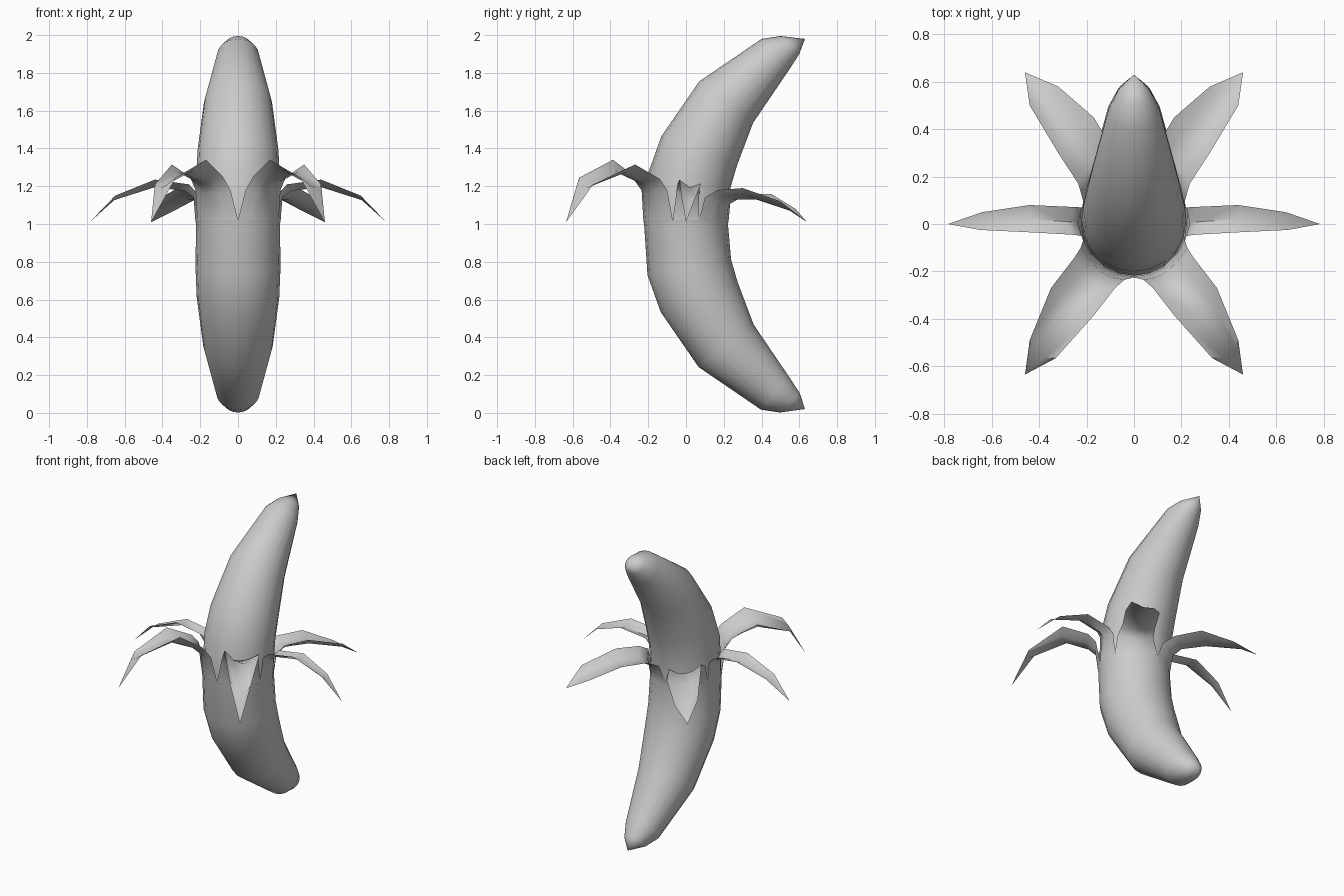
import bpy, bmesh
from math import cos, sin, radians, pi
from mathutils import Vector

if "Cube" in bpy.data.objects:
    bpy.data.objects.remove(bpy.data.objects["Cube"])

SIDES = 20
# Cross-sections of the lower half: (outer y, outer z, inner y, inner z)
RINGS = [(0.50, 0.005, 0.60, 0.10), (0.40, 0.02, 0.545, 0.185),
         (0.07, 0.245, 0.355, 0.465), (-0.13, 0.535, 0.27, 0.69),
         (-0.20, 0.73, 0.235, 0.81), (-0.218, 1.0, 0.218, 1.0)]
TIP = (0.63, 0.02)


def finish(name, bm, angle=50):
    bmesh.ops.recalc_face_normals(bm, faces=bm.faces)
    me = bpy.data.meshes.new(name)
    bm.to_mesh(me)
    bm.free()
    ob = bpy.data.objects.new(name, me)
    bpy.context.collection.objects.link(ob)
    bpy.ops.object.select_all(action='DESELECT')
    ob.select_set(True)
    bpy.context.view_layer.objects.active = ob
    bpy.ops.object.shade_smooth_by_angle(angle=radians(angle))
    return ob


def loft(name, tip, rings, end_tip=None, grow=0.0):
    """Skin circles whose diameters lie in the yz plane, closed by tip points."""
    bm = bmesh.new()
    loops = []
    for oy, oz, iy, iz in rings:
        o, i = Vector((0, oy, oz)), Vector((0, iy, iz))
        c, d = (o + i) / 2, (o - i) / 2
        d = d * (1 + grow / d.length)
        loops.append([bm.verts.new(c + d * cos(2 * pi * k / SIDES)
                      + Vector((d.length * sin(2 * pi * k / SIDES), 0, 0)))
                      for k in range(SIDES)])
    for a, b in zip(loops, loops[1:]):
        for k in range(SIDES):
            n = (k + 1) % SIDES
            bm.faces.new((a[k], a[n], b[n], b[k]))
    for t, loop in ((tip, loops[0]), (end_tip, loops[-1])):
        if t:
            v = bm.verts.new((0, t[0], t[1]))
            for k in range(SIDES):
                bm.faces.new((v, loop[k], loop[(k + 1) % SIDES]))
    return finish(name, bm)


# Fruit flesh, symmetric about z = 1
upper = [(a, 2 - b, c, 2 - d) for a, b, c, d in reversed(RINGS[:-1])]
loft("flesh", TIP, RINGS + upper, (TIP[0], 2 - TIP[1]))
# Unpeeled lower skin
loft("lower_skin", TIP, RINGS + [(-0.222, 1.02, 0.222, 1.02)], grow=0.004)


def petal(name, sx, a0, a1, cols, rows, tip):
    """Peel strip: root arc on the skin rim, rows of (edge, middle, edge), tip."""
    bm = bmesh.new()

    def vert(p):
        return bm.verts.new((p[0] * sx, p[1], p[2]))
    grid = [[]]
    for j in range(cols + 1):
        a = radians(a0 + (a1 - a0) * j / cols)
        grid[0].append(vert((0.226 * cos(a), 0.226 * sin(a), 1.02)))
    for a, m, b in rows:
        a, m, b = Vector(a), Vector(m), Vector(b)
        row = []
        for j in range(cols + 1):
            t = j / cols
            row.append(vert(a * (2 * t - 1) * (t - 1) + m * 4 * t * (1 - t)
                            + b * t * (2 * t - 1)))
        grid.append(row)
    for r, s in zip(grid, grid[1:]):
        for j in range(cols):
            bm.faces.new((r[j], r[j + 1], s[j + 1], s[j]))
    end = vert(tip)
    for j in range(cols):
        bm.faces.new((grid[-1][j], grid[-1][j + 1], end))
    finish(name, bm)


FRONT = [((.04, -.235, 1.18), (.14, -.20, 1.16), (.225, -.10, 1.18)),
         ((.08, -.27, 1.25), (.18, -.25, 1.22), (.25, -.14, 1.24)),
         ((.17, -.386, 1.34), (.28, -.35, 1.265), (.35, -.27, 1.315)),
         ((.33, -.566, 1.245), (.41, -.55, 1.19), (.44, -.49, 1.21))]
SIDE = [((.222, -.05, 1.17), (.235, .005, 1.14), (.222, .07, 1.15)),
        ((.26, -.045, 1.21), (.28, .01, 1.175), (.26, .072, 1.19)),
        ((.44, -.035, 1.235), (.44, .02, 1.195), (.44, .08, 1.215)),
        ((.65, -.025, 1.15), (.66, .01, 1.125), (.64, .05, 1.14))]
BACK = [((.215, .10, 1.14), (.14, .20, 1.10), (.04, .235, 1.12)),
        ((.235, .17, 1.18), (.17, .25, 1.13), (.08, .30, 1.155)),
        ((.32, .30, 1.19), (.27, .37, 1.13), (.17, .45, 1.16)),
        ((.44, .50, 1.12), (.40, .55, 1.07), (.32, .58, 1.08))]

# Six folded-back peel strips, mirrored left and right
for sx, tag in ((1, "right"), (-1, "left")):
    petal("front_peel_" + tag, sx, -90, -18, 4, FRONT, (.46, -.635, 1.01))
    petal("side_peel_" + tag, sx, -18, 18, 2, SIDE, (.785, 0, 1.01))
    petal("back_peel_" + tag, sx, 18, 90, 4, BACK, (.46, .64, 1.01))
